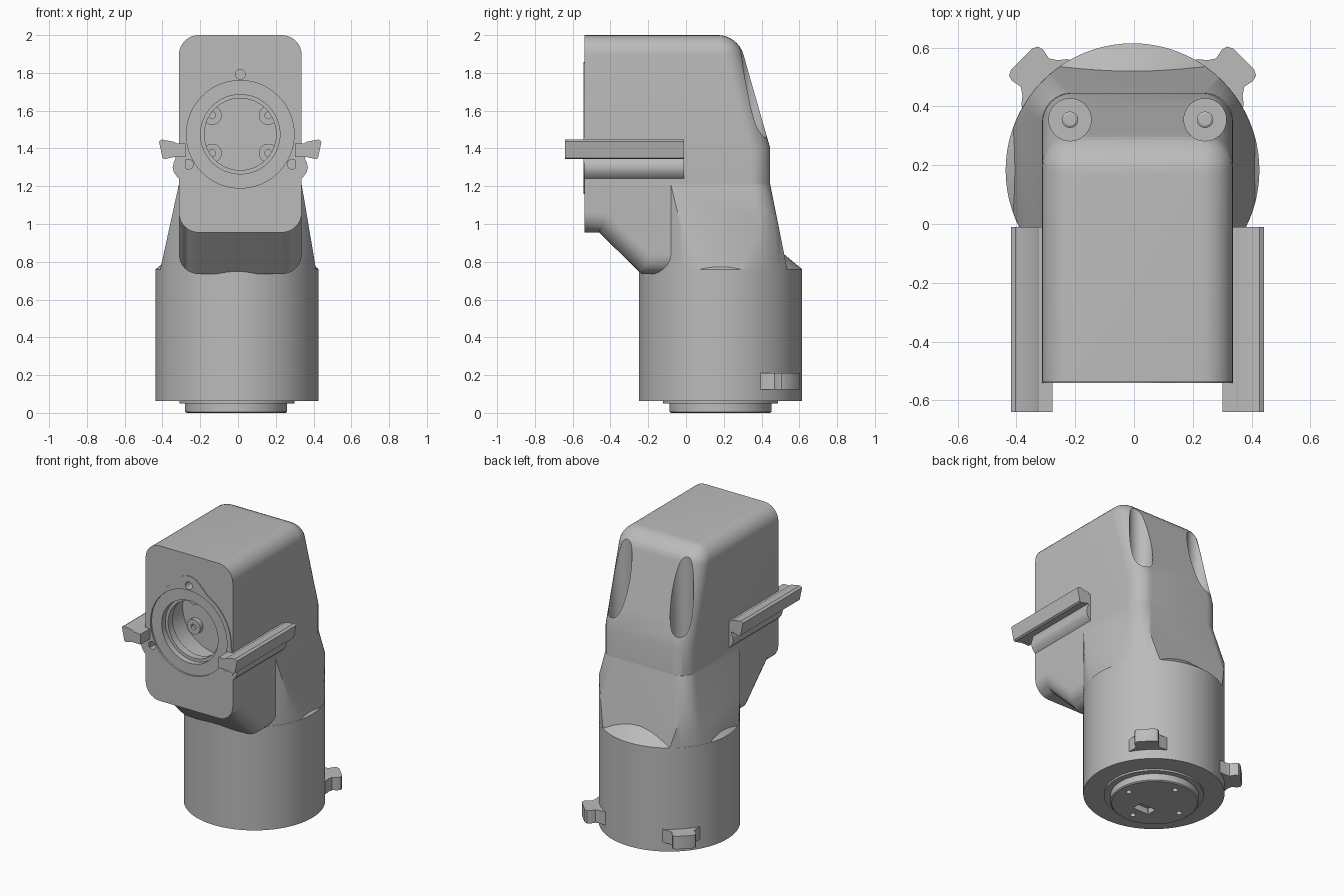
import bpy, bmesh, math
from mathutils import Vector

cube = bpy.data.objects.get("Cube")
if cube:
    bpy.data.objects.remove(cube, do_unlink=True)

grey = bpy.data.materials.new("plain grey")
grey.use_nodes = True
grey.diffuse_color = (0.5, 0.5, 0.5, 1)
grey.node_tree.nodes["Principled BSDF"].inputs["Base Color"].default_value = (0.5, 0.5, 0.5, 1)

CX = 0.012             # middle of the head
BX, BY = -0.005, 0.183  # axis of the barrel
HOLE_Z = 1.475         # height of the front opening
FRONT = -0.537


def finish(name, bm):
    bmesh.ops.recalc_face_normals(bm, faces=bm.faces)
    mesh = bpy.data.meshes.new(name)
    bm.to_mesh(mesh)
    bm.free()
    obj = bpy.data.objects.new(name, mesh)
    bpy.context.collection.objects.link(obj)
    mesh.materials.append(grey)
    return obj


def loft(name, rings):
    """Closed skin through rings that have equal point counts."""
    bm = bmesh.new()
    loops = [[bm.verts.new(p) for p in ring] for ring in rings]
    n = len(loops[0])
    for a, b in zip(loops, loops[1:]):
        for i in range(n):
            j = (i + 1) % n
            bm.faces.new((a[i], a[j], b[j], b[i]))
    bm.faces.new(loops[0][::-1])
    bm.faces.new(loops[-1])
    return finish(name, bm)


def turned(name, u, v, steps, axis="z", n=64):
    """Turned part: steps are (radius, position along the axis)."""
    rings = []
    for r, h in steps:
        ring = []
        for i in range(n):
            t = 2 * math.pi * i / n
            p, q = u + r * math.cos(t), v + r * math.sin(t)
            ring.append((p, q, h) if axis == "z" else (p, h, q))
        rings.append(ring)
    return loft(name, rings)


def rounded_rect(x0, x1, y0, y1, r, z, n=8):
    pts = []
    for k, (x, y) in enumerate([(x1 - r, y1 - r), (x0 + r, y1 - r), (x0 + r, y0 + r), (x1 - r, y0 + r)]):
        for i in range(n + 1):
            t = math.pi / 2 * (k + i / n)
            pts.append((x + r * math.cos(t), y + r * math.sin(t), z))
    return pts


def boolean(obj, cutters, op="DIFFERENCE"):
    bpy.context.view_layer.objects.active = obj
    for c in cutters:
        m = obj.modifiers.new("cut", "BOOLEAN")
        m.operation, m.object, m.solver = op, c, "EXACT"
        bpy.ops.object.modifier_apply(modifier=m.name)


def remove(objs):
    for o in objs:
        bpy.data.objects.remove(o, do_unlink=True)


# Barrel with a sloping shoulder, and the stepped foot
turned("barrel", BX, BY, [(0.432, 0.062), (0.432, 0.76), (0.33, 0.845)], n=80)
turned("foot_ring", BX, BY, [(0.305, 0.05), (0.305, 0.07)])
foot = turned("foot_disc", BX - 0.005, BY, [(0.262, 0), (0.27, 0.006), (0.27, 0.06)])
cuts = [turned("cutter", BX + 0.2 * math.cos(a), BY + 0.2 * math.sin(a), [(0.018, -0.02), (0.018, 0.03)], n=16)
        for a in (math.radians(90 * k) for k in range(4))]
cuts.append(loft("cutter", [rounded_rect(-0.07, 0.05, 0.05, 0.12, 0.005, z, 1) for z in (-0.02, 0.04)]))
boolean(foot, cuts)
remove(cuts)

# Neck: tapered rounded block kept within the barrel's outline
neck = loft("neck", [rounded_rect(-0.418, 0.418, -0.3, 0.542, 0.1, 0.73),
                     rounded_rect(CX - 0.325, CX + 0.325, -0.2, 0.446, 0.1, 1.21)])
trim = turned("cutter", BX, BY, [(0.4315, 0.6), (0.4315, 1.4)], n=80)
boolean(neck, [trim], "INTERSECT")
remove([trim])

# Head: side profile pulled across x, with rounded long edges
profile = [(FRONT, 2), (0.275, 2), (0.446, 1.4), (0.446, 1.0), (0.2, 0.735),
           (-0.235, 0.735), (-0.46, 0.955), (FRONT, 0.955)]
bm = bmesh.new()
sides = [[bm.verts.new((CX + s * 0.325, y, z)) for y, z in profile] for s in (-1, 1)]
bm.faces.new(sides[0])
bm.faces.new(sides[1])
count = len(profile)
for i in range(count):
    j = (i + 1) % count
    bm.faces.new((sides[0][i], sides[0][j], sides[1][j], sides[1][i]))
bmesh.ops.recalc_face_normals(bm, faces=bm.faces)
rounded = []
for e in bm.edges:
    a, b = e.verts
    along = abs(a.co.x - b.co.x) < 0.01
    at_front = max(a.co.y, b.co.y) < FRONT + 0.01
    top_back = not along and a.co.z > 1.9 and not at_front
    if (along and not at_front) or top_back:
        rounded.append(e)
bmesh.ops.bevel(bm, geom=rounded, offset=0.105, offset_type="OFFSET", segments=8,
                profile=0.5, affect="EDGES", clamp_overlap=False)
head = finish("head", bm)

# Three-lobed face plate around the opening
outline = []
for i in range(120):
    t = 2 * math.pi * i / 120
    r = 0.315 + 0.067 * max(0, math.cos(3 * (t - math.pi / 2))) ** 2
    outline.append((CX + r * math.cos(t), HOLE_Z + r * math.sin(t)))
plate = loft("face_plate", [[(x, y, z) for x, z in outline] for y in (FRONT - 0.005, FRONT + 0.02)])

# Stepped opening, plate screw holes and rear screw wells
opening = turned("cutter", CX, HOLE_Z, [(0.285, -0.6), (0.285, -0.53), (0.21, -0.53), (0.21, -0.49),
                                        (0.19, -0.49), (0.19, -0.44), (0.25, -0.44), (0.25, -0.25)], "y")
holes = [turned("cutter", CX + 0.317 * math.cos(a), HOLE_Z + 0.317 * math.sin(a),
                [(0.026, -0.6), (0.026, -0.48)], "y", 24)
         for a in (math.radians(90 + 120 * k) for k in range(3))]
wells = [turned("cutter", CX + s * 0.23, 0.355, [(0.072, 1.36), (0.072, 2.1)], n=40) for s in (-1, 1)]
boolean(head, [opening] + holes + wells)
boolean(plate, [opening] + holes)
remove([opening] + holes + wells)

# Screws in the wells and bosses inside the opening
for s, side in ((-1, "right"), (1, "left")):
    turned("rear_screw_" + side, CX + s * 0.23, 0.355, [(0.028, 1.34), (0.028, 1.4), (0.02, 1.405)], n=20)
    for dz, level in ((-0.1, "lower"), (0.1, "upper")):
        boss = turned("inner_boss_%s_%s" % (level, side), CX + s * 0.148, HOLE_Z + dz,
                      [(0.05, -0.28), (0.05, -0.24)], "y", 24)
        bore = turned("cutter", CX + s * 0.148, HOLE_Z + dz, [(0.018, -0.3), (0.018, -0.26)], "y", 16)
        boolean(boss, [bore])
        remove([bore])

# Side rails with the swept lobe below, and the barrel's lock tabs
rail = [(0.29, 1.425), (0.335, 1.425), (0.35, 1.435), (0.415, 1.447), (0.43, 1.437),
        (0.412, 1.35), (0.4, 1.343), (0.35, 1.355), (0.29, 1.355)]
lobe = [(0.29, 1.36), (0.345, 1.358), (0.343, 1.345), (0.352, 1.325), (0.358, 1.3),
        (0.352, 1.275), (0.335, 1.25), (0.32, 1.238), (0.29, 1.238)]
tab = [(0.4, -0.125), (0.425, -0.11), (0.445, -0.085), (0.47, -0.068), (0.505, -0.075), (0.525, -0.07), (0.535, -0.05)]
tab += [(r, -w) for r, w in reversed(tab)]
for s, side in ((-1, "right"), (1, "left")):
    loft("rail_" + side, [[(CX + s * x, y, z) for x, z in rail] for y in (-0.64, -0.01)])
    loft("rail_lobe_" + side, [[(CX + s * x, y, z) for x, z in lobe] for y in (FRONT, -0.01)])
    out = Vector((s, 1, 0)).normalized()
    across = Vector((-out.y, out.x, 0))
    axis = Vector((BX, BY, 0))
    loft("lock_tab_" + side, [[axis + out * r + across * w + Vector((0, 0, z)) for r, w in tab]
                              for z in (0.125, 0.212)])

# Smooth the round surfaces and keep the corners crisp
bpy.ops.object.select_all(action="DESELECT")
for o in bpy.context.scene.objects:
    if o.type == "MESH":
        o.select_set(True)
        bpy.context.view_layer.objects.active = o
bpy.ops.object.shade_smooth_by_angle(angle=math.radians(30))
